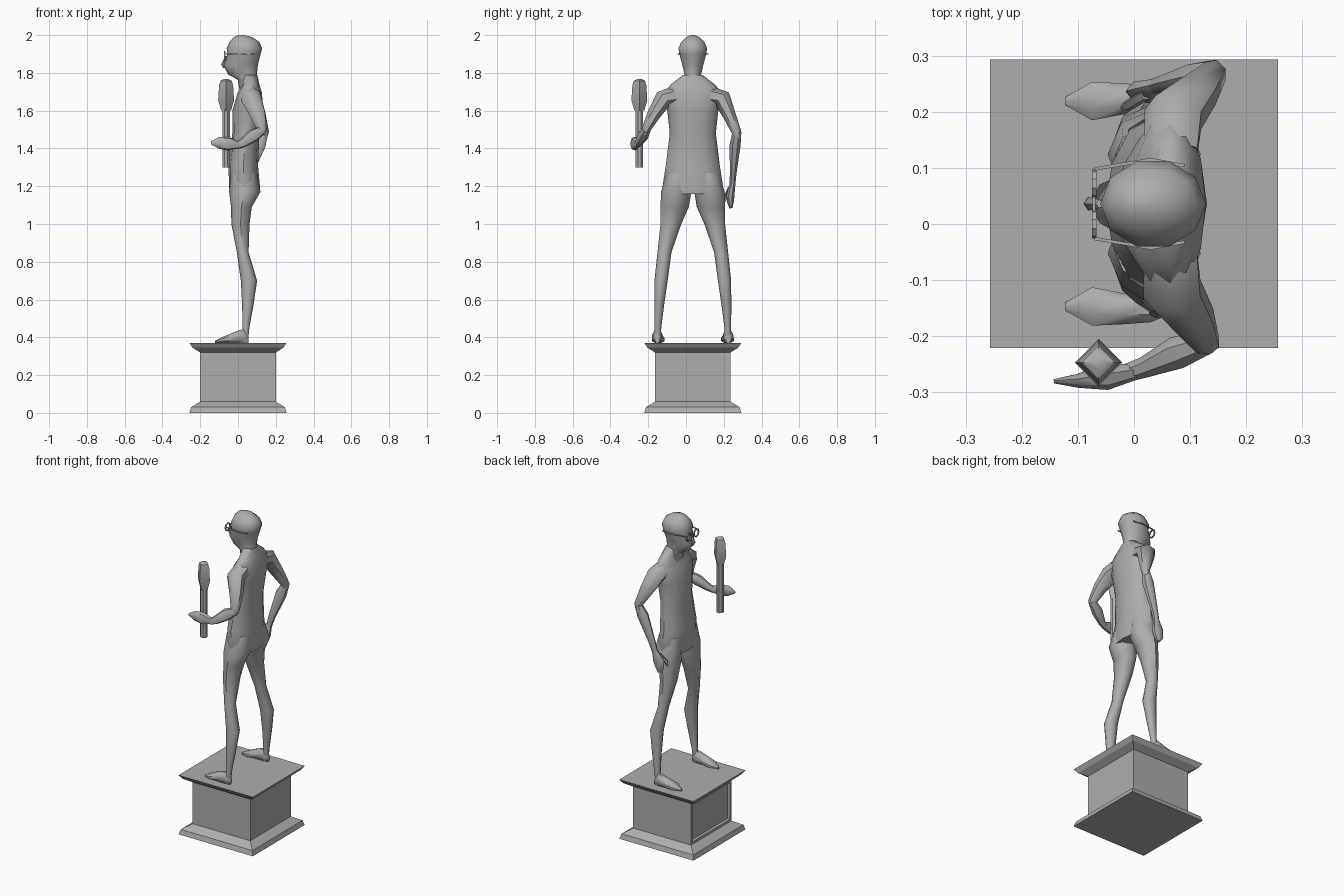
import bpy, bmesh, math
from mathutils import Vector

cube = bpy.data.objects.get("Cube")
if cube:
    bpy.data.objects.remove(cube)

GREY = (0.42, 0.42, 0.42, 1)
stone = bpy.data.materials.new("grey stone")
stone.use_nodes = True
stone.diffuse_color = GREY
stone.node_tree.nodes["Principled BSDF"].inputs["Base Color"].default_value = GREY

MID = 0.036          # centre line of figure and pedestal in y
X, Y, Z = Vector((1, 0, 0)), Vector((0, 1, 0)), Vector((0, 0, 1))


def finish(name, bm, smooth=50):
    bmesh.ops.recalc_face_normals(bm, faces=bm.faces)
    mesh = bpy.data.meshes.new(name)
    bm.to_mesh(mesh)
    bm.free()
    mesh.materials.append(stone)
    ob = bpy.data.objects.new(name, mesh)
    bpy.context.collection.objects.link(ob)
    if smooth:
        bpy.ops.object.select_all(action="DESELECT")
        bpy.context.view_layer.objects.active = ob
        ob.select_set(True)
        bpy.ops.object.shade_smooth_by_angle(angle=math.radians(smooth))
    return ob


def loft(name, sections, sides=8, ref=X, axis=None, turn=0.5, smooth=50):
    """Skin rings (x, y, z, radius along ref, radius across) into a closed tube."""
    bm = bmesh.new()
    pts = [Vector(s[:3]) for s in sections]
    rings = []
    for i, s in enumerate(sections):
        t = axis or (pts[min(i + 1, len(pts) - 1)] - pts[max(i - 1, 0)]).normalized()
        u = (ref - t * ref.dot(t)).normalized()
        v = t.cross(u)
        ring = []
        for k in range(sides):
            a = math.tau * (k + turn) / sides
            ring.append(bm.verts.new(pts[i] + u * math.cos(a) * s[3] + v * math.sin(a) * s[4]))
        rings.append(ring)
    for a, b in zip(rings, rings[1:]):
        for k in range(sides):
            n = (k + 1) % sides
            bm.faces.new((a[k], a[n], b[n], b[k]))
    bm.faces.new(rings[0])
    bm.faces.new(rings[-1])
    return finish(name, bm, smooth)


# Pedestal: square moulding profile with a recessed panel below the figure's toes
bm = bmesh.new()
rings = []
for z, h in ((0, .257), (.03, .248), (.06, .2), (.32, .2), (.345, .24), (.37, .257)):
    rings.append([bm.verts.new((sx * h, MID + sy * h, z))
                  for sx, sy in ((-1, -1), (1, -1), (1, 1), (-1, 1))])
for a, b in zip(rings, rings[1:]):
    for k in range(4):
        bm.faces.new((a[k], a[(k + 1) % 4], b[(k + 1) % 4], b[k]))
bm.faces.new(rings[0])
bm.faces.new(rings[-1])
bmesh.ops.recalc_face_normals(bm, faces=bm.faces)
panel = [f for f in bm.faces if f.normal.x < -0.99]
bmesh.ops.inset_region(bm, faces=panel, thickness=0.022, depth=0)
bmesh.ops.inset_region(bm, faces=panel, thickness=0.004, depth=-0.015)
finish("pedestal", bm, smooth=0)

# Torso, neck and head
loft("torso", [(x, MID, z, rx, ry) for z, x, rx, ry in (
    (1.16, .036, .078, .14), (1.2, .034, .082, .16), (1.31, .028, .078, .143),
    (1.48, .042, .072, .122), (1.6, .05, .08, .135), (1.69, .062, .066, .16),
    (1.74, .068, .045, .115), (1.79, .06, .042, .05))], sides=12, axis=Z, turn=0)
loft("head", [(x, MID, z, rx, ry) for z, x, rx, ry in (
    (1.7, .06, .05, .06), (1.765, .05, .052, .047), (1.79, .025, .075, .046),
    (1.84, .013, .092, .058), (1.9, .032, .088, .075), (1.93, .034, .094, .08),
    (1.965, .034, .078, .064), (1.99, .026, .048, .036), (2, .02, .015, .012))],
    sides=10, axis=Z, turn=0)
loft("nose", [(-.06, MID, 1.89, .008, .008), (-.078, MID, 1.845, .012, .013),
              (-.07, MID, 1.825, .008, .009)], sides=5, axis=Z)

# Legs and feet, mirrored about the centre line
for side, label in ((-1, "left"), (1, "right")):
    loft(label + "_leg", [(x, MID + side * off, z, rx, ry) for z, x, off, rx, ry in (
        (1.27, .03, .07, .07, .07), (1.17, .036, .088, .083, .08), (1.09, .018, .096, .055, .075),
        (1.0, .013, .116, .048, .055), (.85, .025, .15, .031, .037), (.7, .058, .168, .043, .035),
        (.57, .052, .178, .03, .026), (.45, .042, .185, .018, .018),
        (.375, .035, .186, .018, .018))], axis=Z, turn=0)
    loft(label + "_foot", [(x, MID + side * off, .37 + h / 2, w, h / 1.85) for x, off, w, h in (
        (.055, .188, .014, .04), (.03, .187, .026, .075), (-.02, .187, .03, .058),
        (-.075, .183, .037, .035), (-.122, .183, .008, .012))],
        ref=Y, axis=X, sides=8)

# Right arm, bent forward to hold the torch
loft("right_upper_arm", [(.068, -.06, 1.68, .05, .05), (.07, -.122, 1.66, .055, .05),
                         (.105, -.17, 1.58, .042, .037), (.128, -.212, 1.5, .026, .024),
                         (.122, -.216, 1.475, .018, .016)], sides=7)
loft("right_forearm", [(.135, -.208, 1.5, .022, .022), (.08, -.228, 1.468, .03, .036),
                       (.02, -.255, 1.425, .019, .024), (-.01, -.264, 1.415, .017, .02)],
     sides=7, ref=Y)
loft("right_hand", [(.005, -.262, 1.418, .015, .018), (-.05, -.272, 1.425, .024, .037),
                    (-.1, -.279, 1.43, .013, .032), (-.143, -.28, 1.43, .004, .008)],
     sides=7, ref=Y)

# Left arm, hanging with the elbow pushed back
loft("left_upper_arm", [(.068, .132, 1.68, .05, .05), (.072, .194, 1.66, .055, .05),
                        (.11, .232, 1.57, .042, .035), (.142, .268, 1.485, .024, .026),
                        (.138, .27, 1.455, .018, .02)], sides=7)
loft("left_forearm", [(.143, .27, 1.49, .02, .024), (.115, .26, 1.42, .035, .03),
                      (.06, .25, 1.27, .022, .018), (.04, .245, 1.2, .018, .016)], sides=7)
loft("left_hand", [(.044, .246, 1.215, .018, .015), (.022, .236, 1.155, .038, .022),
                   (.016, .235, 1.115, .03, .018), (.022, .238, 1.085, .009, .009)], sides=7)
loft("left_thumb", [(.02, .23, 1.19, .012, .01), (-.01, .212, 1.15, .012, .01),
                    (-.02, .207, 1.12, .005, .005)], sides=5)

# Torch
loft("torch_shaft", [(-.063, -.247, z, .022, .022) for z in (1.3, 1.63)],
     sides=8, axis=Z, smooth=30)
loft("torch_head", [(-.063, -.247, z, r, r) for z, r in (
    (1.6, .026), (1.655, .042), (1.735, .037), (1.758, .03), (1.767, .012))],
    sides=4, axis=Z, turn=0, smooth=40)

# Spectacles: two rims, a bridge and side bars
for side, label in ((-1, "left"), (1, "right")):
    bm = bmesh.new()
    loops = []
    for k in range(10):
        a = math.tau * k / 10
        loops.append([bm.verts.new((x, MID + side * .036 + r * math.cos(a), 1.89 + r * math.sin(a)))
                      for x, r in ((-.075, .026), (-.067, .026), (-.067, .02), (-.075, .02))])
    for k in range(10):
        a, b = loops[k], loops[(k + 1) % 10]
        for j in range(4):
            bm.faces.new((a[j], a[(j + 1) % 4], b[(j + 1) % 4], b[j]))
    finish(label + "_spectacle_rim", bm, smooth=0)
    loft(label + "_spectacle_bar", [(-.07, MID + side * .062, 1.9, .004, .004),
                                    (.03, MID + side * .079, 1.9, .004, .004),
                                    (.09, MID + side * .068, 1.9, .004, .004)],
         sides=4, ref=Y, smooth=0)
loft("spectacle_bridge", [(-.071, MID - .014, 1.895, .004, .004),
                          (-.071, MID + .014, 1.895, .004, .004)], sides=4, smooth=0)
